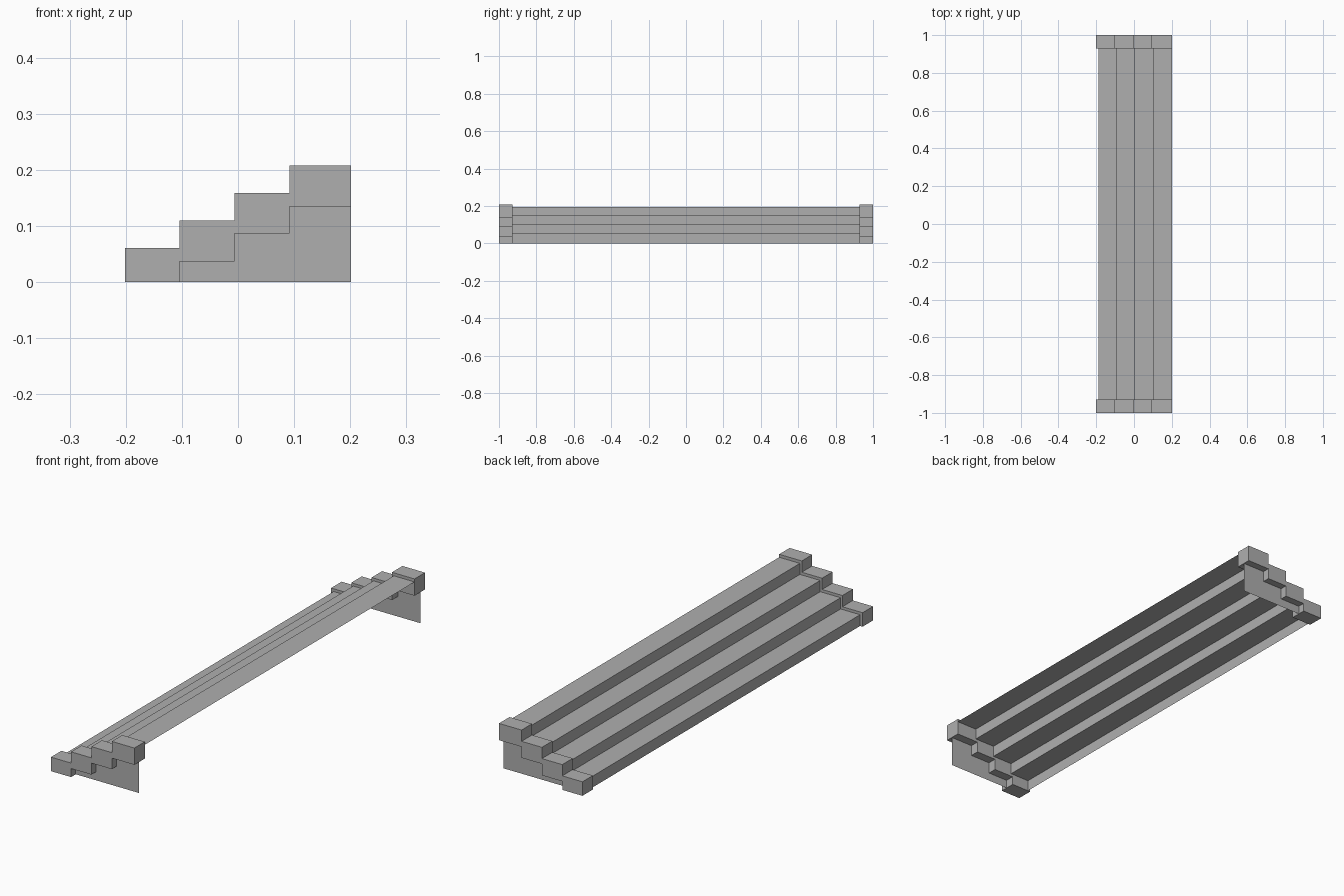
import bpy

if "Cube" in bpy.data.objects:
    bpy.data.objects.remove(bpy.data.objects["Cube"])

XS = [-0.201, -0.104, -0.006, 0.092, 0.201]    # step positions on the end trim
TOP = [0.061, 0.11, 0.159, 0.208]              # trim top heights
BOT = [0.0, 0.037, 0.087, 0.135]               # trim underside heights

# Mid grey for the whole staircase
grey = bpy.data.materials.new("mid_grey")
grey.diffuse_color = (0.43, 0.43, 0.43, 1.0)
grey.use_nodes = True
grey.node_tree.nodes["Principled BSDF"].inputs["Base Color"].default_value = grey.diffuse_color


def stair_line(xs, zs):
    """Stepped polyline running over the given heights."""
    pts = []
    for i, z in enumerate(zs):
        pts += [(xs[i], z), (xs[i + 1], z)]
    return pts


def make(name, verts, faces):
    me = bpy.data.meshes.new(name)
    me.from_pydata(verts, [], faces)
    me.materials.append(grey)
    me.update()
    ob = bpy.data.objects.new(name, me)
    bpy.context.collection.objects.link(ob)
    return ob


def prism(name, profile, y0, y1):
    """Closed solid from an xz profile (clockwise seen from the front)."""
    n = len(profile)
    verts = [(x, y, z) for y in (y0, y1) for x, z in profile]
    faces = [tuple(reversed(range(n))), tuple(range(n, 2 * n))]
    faces += [(i, (i + 1) % n, n + (i + 1) % n, n + i) for i in range(n)]
    return make(name, verts, faces)


# Open sheet of risers and treads
tread_x = [-0.189, -0.095, 0.003, 0.101, 0.201]
line = [(tread_x[0], 0.0)] + stair_line(tread_x, [0.049, 0.098, 0.147, 0.195])
n = len(line)
make("stair_treads",
     [(x, y, z) for y in (-0.929, 0.929) for x, z in line],
     [(i, i + 1, n + i + 1, n + i) for i in range(n - 1)])

# Stepped trim and thin side panel at each end
trim = stair_line(XS, TOP) + stair_line(XS, BOT)[::-1]
panel = [(XS[1], 0.0)] + stair_line(XS[1:], BOT[1:]) + [(XS[4], 0.0)]
for side, s in (("front", -1), ("back", 1)):
    y0, y1 = sorted((s * 0.928, s * 1.0))
    prism(side + "_trim", trim, y0, y1)
    order = range(len(panel))
    make(side + "_side_panel", [(x, s * 0.968, z) for x, z in panel],
         [tuple(order if s > 0 else reversed(order))])
